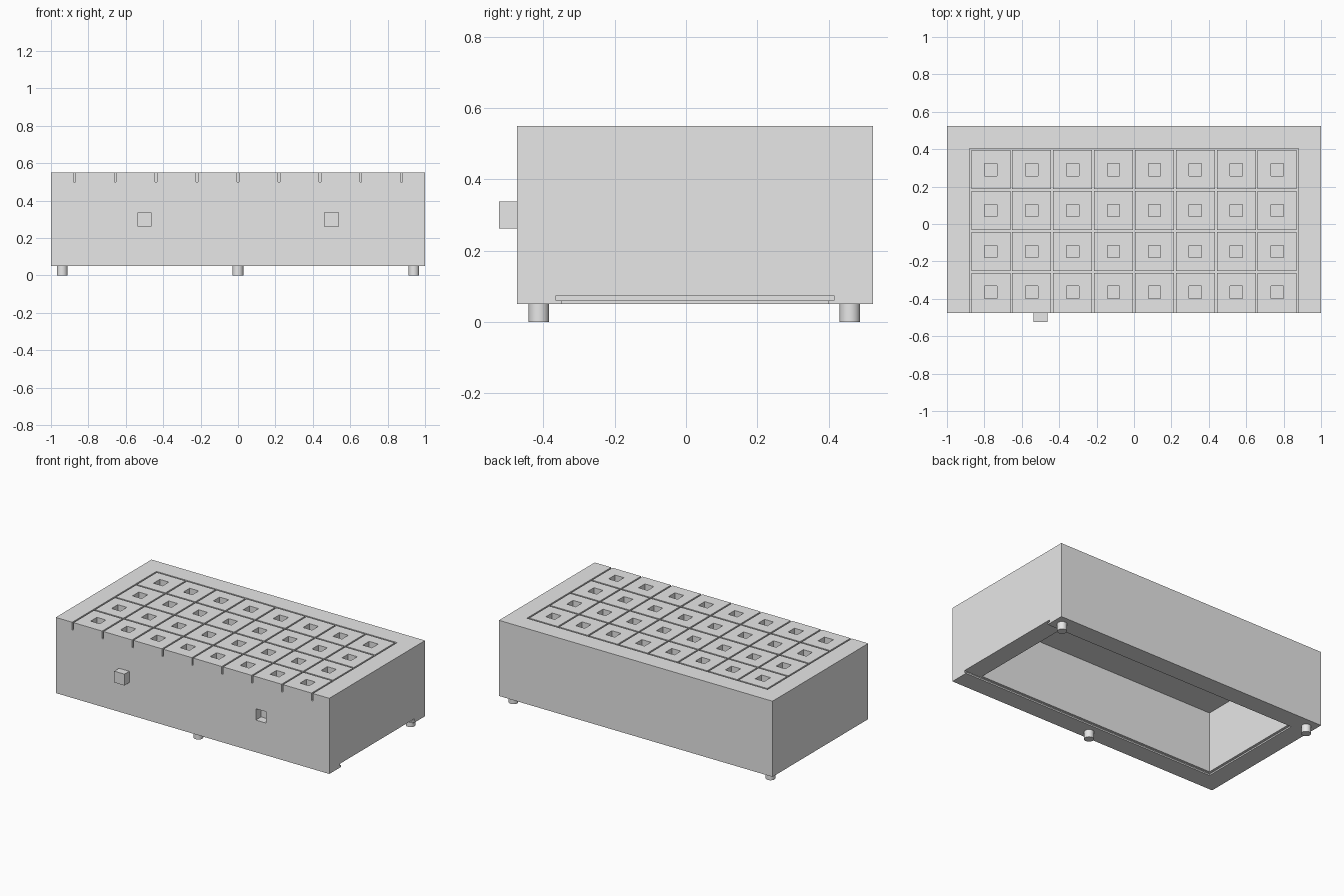
import bpy, bmesh
from mathutils import Matrix, Vector

if "Cube" in bpy.data.objects:
    bpy.data.objects.remove(bpy.data.objects["Cube"], do_unlink=True)

grey = bpy.data.materials.new("plain grey")
grey.use_nodes = True
grey.diffuse_color = (0.8, 0.8, 0.8, 1)
grey.node_tree.nodes["Principled BSDF"].inputs["Base Color"].default_value = (0.8, 0.8, 0.8, 1)


def boxes(name, spans):
    """One object made of boxes, each given by its low and high corner."""
    bm = bmesh.new()
    for low, high in spans:
        low, high = Vector(low), Vector(high)
        place = Matrix.Translation((low + high) / 2) @ Matrix.Diagonal((*(high - low), 1))
        bmesh.ops.create_cube(bm, size=1, matrix=place)
    mesh = bpy.data.meshes.new(name)
    bm.to_mesh(mesh)
    bm.free()
    mesh.materials.append(grey)
    obj = bpy.data.objects.new(name, mesh)
    bpy.context.collection.objects.link(obj)
    return obj


def cut(target, spans):
    """Carve boxes out of the target and discard the cutter."""
    cutter = boxes("cutter", spans)
    cutter.hide_render = True
    mod = target.modifiers.new("cut", "BOOLEAN")
    mod.operation = "DIFFERENCE"
    mod.solver = "EXACT"
    mod.use_self = True
    mod.object = cutter
    graph = bpy.context.evaluated_depsgraph_get()
    result = bpy.data.meshes.new_from_object(target.evaluated_get(graph))
    target.modifiers.clear()
    target.data = result
    bpy.data.objects.remove(cutter, do_unlink=True)


FRONT, BACK, TOP, BOTTOM = -0.475, 0.525, 0.55, 0.05
EDGE = 0.875            # half width of cavity and of the tile grid
CELL = EDGE / 4
GRID_BACK = FRONT + 4 * CELL
GAP = 0.005             # half width of a groove

body = boxes("box_body", [((-1, FRONT, BOTTOM), (1, BACK, TOP))])

# Hollow interior, open underneath
cut(body, [((-EDGE, -0.35, 0), (EDGE, 0.4, 0.475))])
# Sliding lid channel with a retaining lip, open at the +x end
cut(body, [((-EDGE, -0.35, 0), (1.1, 0.4, 0.065))])
cut(body, [((-0.89, -0.365, 0.06), (1.1, 0.415, 0.075))])

# Grooves that divide the top into tiles
grooves = []
for i in range(9):
    x = -EDGE + i * CELL
    grooves.append(((x - GAP, FRONT - 0.1, 0.5), (x + GAP, GRID_BACK + GAP, 0.6)))
for j in range(1, 5):
    y = FRONT + j * CELL
    grooves.append(((-EDGE - GAP, y - GAP, 0.5), (EDGE + GAP, y + GAP, 0.61)))
cut(body, grooves)

# Square socket in the middle of each tile
sockets = []
for i in range(8):
    for j in range(4):
        x, y = -EDGE + (i + 0.5) * CELL, FRONT + (j + 0.5) * CELL
        sockets.append(((x - 0.033, y - 0.033, 0.5), (x + 0.033, y + 0.033, 0.6)))
cut(body, sockets)

# Square connector hole and matching peg on the front
cut(body, [((0.4625, FRONT - 0.1, 0.2625), (0.5375, FRONT + 0.055, 0.3375))])
boxes("front_peg", [((-0.5375, -0.525, 0.2625), (-0.4625, FRONT, 0.3375))])

# Three round feet
for name, x, y in (("front_foot", 0, -0.413), ("back_left_foot", 0.94, 0.46),
                   ("back_right_foot", -0.94, 0.46)):
    bpy.ops.mesh.primitive_cylinder_add(vertices=32, radius=0.029, depth=BOTTOM,
                                        location=(x, y, BOTTOM / 2))
    foot = bpy.context.object
    foot.name = name
    foot.data.materials.append(grey)
    bpy.ops.object.shade_smooth_by_angle()
